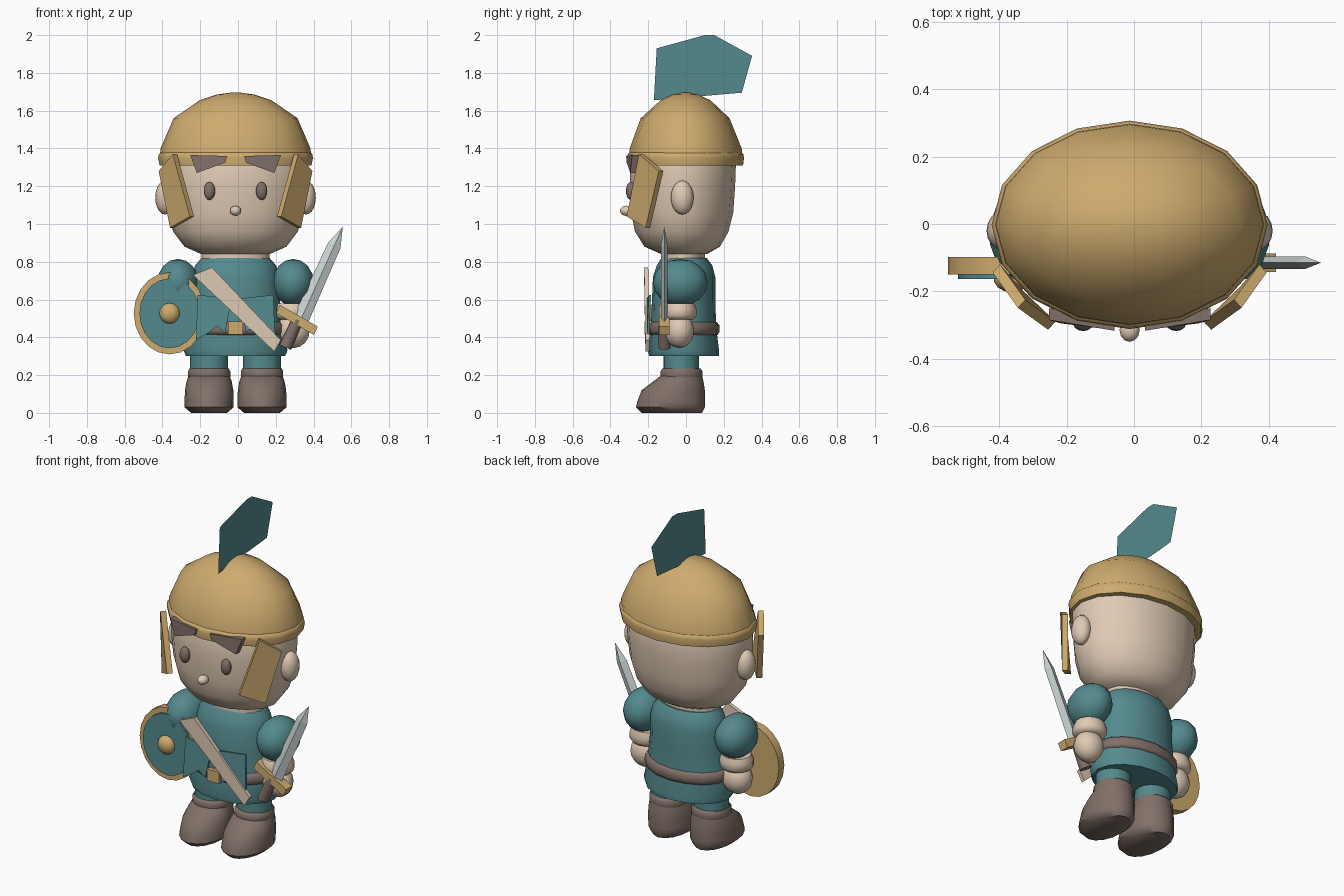
import bpy, bmesh, math
from mathutils import Vector

if "Cube" in bpy.data.objects:
    bpy.data.objects.remove(bpy.data.objects["Cube"])

CX = -0.013  # body centre line


def material(name, rgb):
    m = bpy.data.materials.new(name)
    lin = [((c / 255 + 0.055) / 1.055) ** 2.4 for c in rgb]
    m.diffuse_color = (*lin, 1)
    m.use_nodes = True
    m.node_tree.nodes["Principled BSDF"].inputs["Base Color"].default_value = m.diffuse_color
    return m


SKIN = material("skin", (224, 202, 180))
GOLD = material("gold", (206, 171, 110))
TEAL = material("teal", (84, 138, 142))
BROWN = material("dark brown", (129, 112, 104))
STEEL = material("steel", (205, 213, 213))


def finish(name, bm, mat, angle=40):
    bmesh.ops.recalc_face_normals(bm, faces=bm.faces)
    me = bpy.data.meshes.new(name)
    bm.to_mesh(me)
    bm.free()
    ob = bpy.data.objects.new(name, me)
    bpy.context.collection.objects.link(ob)
    me.materials.append(mat)
    bpy.ops.object.select_all(action='DESELECT')
    ob.select_set(True)
    bpy.context.view_layer.objects.active = ob
    if angle:
        bpy.ops.object.shade_smooth_by_angle(angle=math.radians(angle))
    return ob


def loft(name, x, rings, mat, n=16, angle=40):
    """Stacked ellipses: (z, half width, front y, back y)."""
    bm = bmesh.new()
    loops = []
    for z, hw, yf, yb in rings:
        loops.append([bm.verts.new((x + hw * math.sin(a), (yf + yb) / 2 + (yb - yf) / 2 * math.cos(a), z))
                      for a in (2 * math.pi * i / n for i in range(n))])
    for a, b in zip(loops, loops[1:]):
        for i in range(n):
            j = (i + 1) % n
            bm.faces.new((a[i], a[j], b[j], b[i]))
    bm.faces.new(loops[0])
    bm.faces.new(loops[-1])
    return finish(name, bm, mat, angle)


def ball(name, centre, radii, mat, u=16, v=10):
    bm = bmesh.new()
    bmesh.ops.create_uvsphere(bm, u_segments=u, v_segments=v, radius=1)
    for p in bm.verts:
        p.co = Vector(centre) + Vector([a * b for a, b in zip(p.co, radii)])
    return finish(name, bm, mat, 60)


def prism(name, pts, offset, mat):
    """Flat outline extruded by an offset vector."""
    bm = bmesh.new()
    off = Vector(offset)
    a = [bm.verts.new(Vector(p)) for p in pts]
    b = [bm.verts.new(Vector(p) + off) for p in pts]
    bm.faces.new(a)
    bm.faces.new(b)
    for i in range(len(a)):
        j = (i + 1) % len(a)
        bm.faces.new((a[i], a[j], b[j], b[i]))
    return finish(name, bm, mat, 35)


def disc(name, x, z, rx, rz, y0, y1, mat, n=20):
    pts = [(x + rx * math.cos(2 * math.pi * i / n), y0, z + rz * math.sin(2 * math.pi * i / n)) for i in range(n)]
    return prism(name, pts, (0, y1 - y0, 0), mat)


# Head and face
loft("head", CX, [(0.84, 0.18, -0.13, 0.11), (0.88, 0.27, -0.22, 0.18), (0.96, 0.33, -0.27, 0.225),
                  (1.06, 0.36, -0.29, 0.25), (1.2, 0.375, -0.298, 0.26), (1.34, 0.38, -0.295, 0.265),
                  (1.5, 0.33, -0.22, 0.2)], SKIN)
ball("nose", (CX, -0.315, 1.07), (0.03, 0.035, 0.027), SKIN, 12, 8)

# Helmet: dome, rim and flat crest
loft("helmet", CX, [(1.34, 0.402, -0.303, 0.3), (1.4, 0.397, -0.298, 0.295), (1.56, 0.328, -0.24, 0.23),
                    (1.655, 0.19, -0.135, 0.13), (1.685, 0.1, -0.07, 0.065), (1.695, 0.03, -0.02, 0.02)], GOLD, 16, 50)
loft("helmet_rim", CX, [(1.31, 0.402, -0.308, 0.302), (1.35, 0.41, -0.312, 0.307),
                        (1.37, 0.406, -0.308, 0.303), (1.38, 0.395, -0.298, 0.293)], GOLD, 16, 50)
bm = bmesh.new()
bm.faces.new([bm.verts.new((CX, y, z)) for y, z in
              [(-0.17, 1.655), (-0.155, 1.93), (0.1, 2.0), (0.15, 2.0), (0.35, 1.89), (0.295, 1.695), (0.0, 1.67)]])
finish("crest", bm, TEAL, 0)

# Neck, tunic, belt and buckle
loft("neck", CX, [(0.78, 0.18, -0.13, 0.1), (0.86, 0.18, -0.13, 0.1)], SKIN)
loft("tunic", CX, [(0.3, 0.262, -0.195, 0.175), (0.33, 0.275, -0.202, 0.175), (0.45, 0.25, -0.185, 0.16),
                   (0.6, 0.235, -0.18, 0.155), (0.72, 0.23, -0.175, 0.155), (0.78, 0.215, -0.155, 0.14),
                   (0.82, 0.18, -0.13, 0.11)], TEAL)
loft("belt", CX, [(0.413, 0.255, -0.19, 0.168), (0.43, 0.268, -0.202, 0.178), (0.465, 0.266, -0.2, 0.176),
                  (0.482, 0.25, -0.185, 0.163)], BROWN, 16, 60)
prism("buckle", [(CX + x, -0.195, z) for x, z in [(-0.04, 0.415), (0.04, 0.415), (0.04, 0.485), (-0.04, 0.485)]],
      (0, -0.025, 0), GOLD)

# Diagonal sash
prism("sash", [(CX - 0.225, -0.2, 0.73), (CX - 0.125, -0.2, 0.77), (CX + 0.24, -0.193, 0.385), (CX + 0.205, -0.193, 0.325)],
      (0, -0.022, 0), SKIN)

for s, side in ((-1, "right"), (1, "left")):
    def X(x):
        return CX + s * x

    # Ears, eyes and brows
    ball("ear_" + side, (X(0.373), -0.02, 1.14), (0.052, 0.06, 0.09), SKIN)
    ball("eye_" + side, (X(0.138), -0.292, 1.175), (0.031, 0.026, 0.048), BROWN, 14, 8)
    prism("brow_" + side, [(X(0.24), -0.285, 1.365), (X(0.045), -0.317, 1.36), (X(0.055), -0.314, 1.325),
                           (X(0.205), -0.295, 1.27)], (0, 0.035, 0), BROWN)

    # Cheek guard
    prism("cheek_guard_" + side, [(X(0.31), -0.225, 1.37), (X(0.22), -0.29, 1.04), (X(0.325), -0.19, 0.98),
                                  (X(0.385), -0.12, 1.28)], (s * 0.022, -0.024, 0), GOLD)

    # Front tunic flap
    prism("tunic_flap_" + side, [(X(0.2), -0.185, 0.625), (X(0.02), -0.195, 0.605), (X(0.055), -0.205, 0.425),
                                 (X(0.1), -0.205, 0.46), (X(0.14), -0.2, 0.425), (X(0.21), -0.195, 0.385)],
          (0, -0.012, 0), TEAL)

    # Arm: sleeve, cuff and hand
    ball("sleeve_" + side, (X(0.305), -0.03, 0.69), (0.112, 0.145, 0.125), TEAL, 14, 8)
    loft("cuff_" + side, X(0.3), [(0.495, 0.08, -0.11, 0.04), (0.515, 0.097, -0.125, 0.055),
                                  (0.55, 0.097, -0.125, 0.055), (0.58, 0.085, -0.11, 0.045)], SKIN, 14, 60)
    ball("hand_" + side, (X(0.305), -0.035, 0.435), (0.09, 0.078, 0.092), SKIN, 14, 8)

    # Leg and boot
    loft("leg_" + side, X(0.14), [(0.18, 0.1, -0.12, 0.07), (0.4, 0.1, -0.12, 0.07)], TEAL)
    loft("boot_cuff_" + side, X(0.14), [(0.175, 0.105, -0.13, 0.08), (0.19, 0.112, -0.135, 0.087),
                                        (0.22, 0.112, -0.135, 0.087), (0.235, 0.104, -0.125, 0.078)], BROWN, 16, 60)
    loft("boot_" + side, X(0.14), [(0, 0.095, -0.235, 0.085), (0.03, 0.13, -0.265, 0.1), (0.06, 0.13, -0.258, 0.1),
                                   (0.12, 0.128, -0.235, 0.1), (0.165, 0.12, -0.175, 0.093),
                                   (0.2, 0.108, -0.13, 0.085)], BROWN, 16, 50)

# Shield: gold disc, coloured face and boss
disc("shield", -0.362, 0.527, 0.19, 0.217, -0.098, -0.15, GOLD)
disc("shield_face", -0.362, 0.527, 0.16, 0.185, -0.14, -0.163, TEAL)
ball("shield_boss", (-0.362, -0.163, 0.527), (0.055, 0.04, 0.055), GOLD, 14, 8)

# Sword: diamond-section blade, guard and grip along a tilted axis
SY = -0.115
base, tip = Vector((0.335, SY, 0.5)), Vector((0.555, SY, 0.986))
axis = (tip - base).normalized()
side_dir = Vector((axis.z, 0, -axis.x))
length = (tip - base).length
bm = bmesh.new()
rings = []
for t, w in ((0, 0.042), (length - 0.11, 0.036)):
    c = base + axis * t
    rings.append([bm.verts.new(c + d) for d in
                  (side_dir * w, Vector((0, 0.018, 0)), -side_dir * w, Vector((0, -0.018, 0)))])
point = bm.verts.new(tip)
bm.faces.new(rings[0])
for i in range(4):
    j = (i + 1) % 4
    bm.faces.new((rings[0][i], rings[0][j], rings[1][j], rings[1][i]))
    bm.faces.new((rings[1][i], rings[1][j], point))
finish("sword_blade", bm, STEEL, 0)

a, b = Vector((0.212, SY - 0.028, 0.55)), Vector((0.412, SY - 0.028, 0.435))
up = Vector((0.01, 0, 0.022))
prism("sword_guard", [a - up, b - up, b + up, a + up], (0, 0.056, 0), GOLD)

bm = bmesh.new()
bmesh.ops.create_cone(bm, cap_ends=True, segments=10, radius1=0.034, radius2=0.03, depth=0.16)
rot = axis.to_track_quat('Z', 'Y')
for v in bm.verts:
    v.co = rot @ v.co + Vector((0.283, SY, 0.42))
finish("sword_grip", bm, BROWN, 50)
